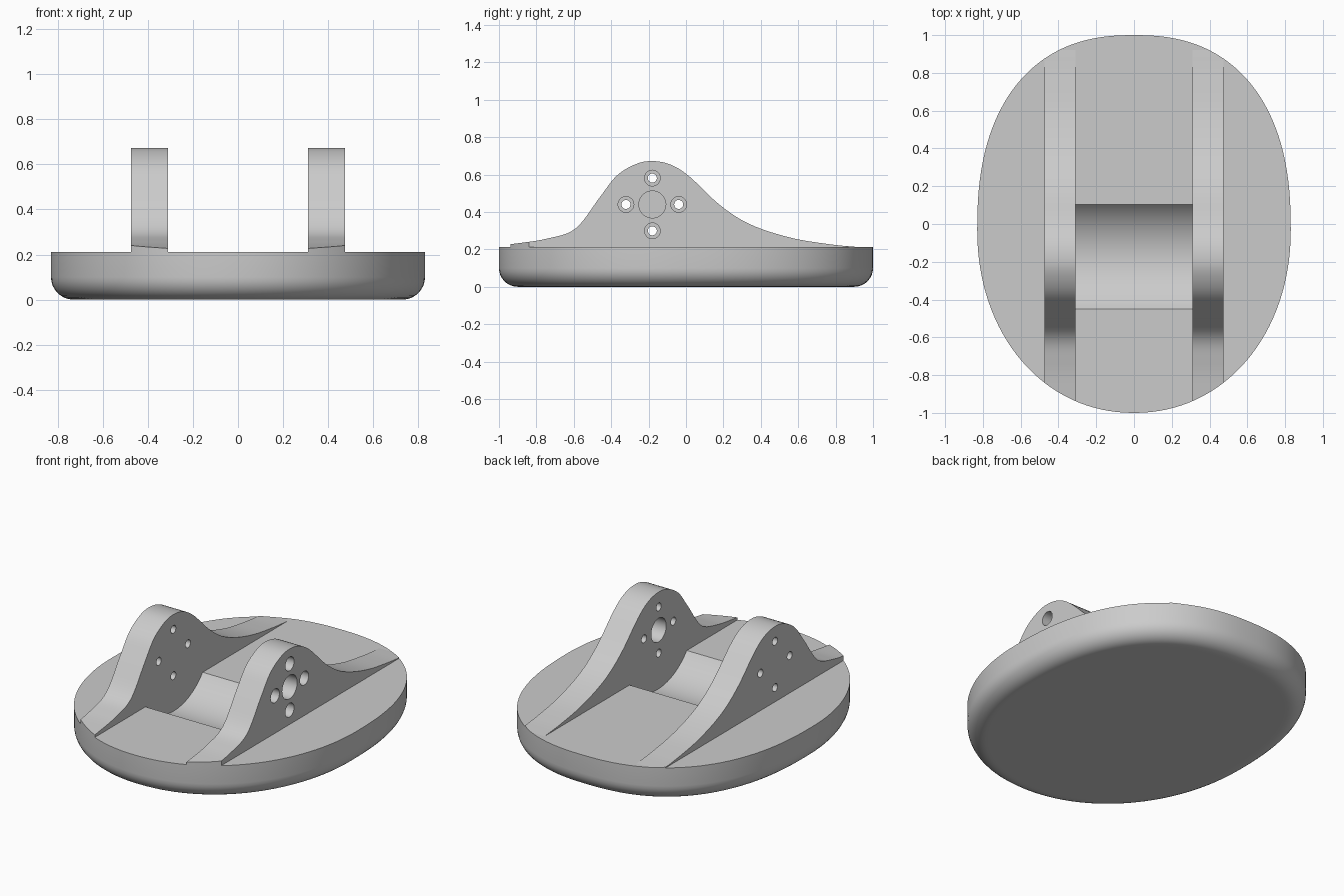
import bpy, bmesh, math
from mathutils import Matrix, Vector

if "Cube" in bpy.data.objects:
    bpy.data.objects.remove(bpy.data.objects["Cube"], do_unlink=True)

TOP = 0.212                    # height of the base plate
RIB_IN, RIB_OUT = 0.31, 0.475  # rib faces in x
AXIS_Y, AXIS_Z = -0.18, 0.44   # centre of the bores

grey = bpy.data.materials.new("light grey")
grey.use_nodes = True
colour = (0.6, 0.6, 0.6, 1)
grey.diffuse_color = colour
grey.node_tree.nodes["Principled BSDF"].inputs["Base Color"].default_value = colour


def make(name, bm):
    bmesh.ops.recalc_face_normals(bm, faces=bm.faces)
    mesh = bpy.data.meshes.new(name)
    bm.to_mesh(mesh)
    bm.free()
    obj = bpy.data.objects.new(name, mesh)
    obj.data.materials.append(grey)
    bpy.context.collection.objects.link(obj)
    return obj


def loft(name, rings):
    """Closed solid through rings that have equal point counts."""
    bm = bmesh.new()
    loops = [[bm.verts.new(p) for p in ring] for ring in rings]
    for a, b in zip(loops, loops[1:]):
        for i in range(len(a)):
            j = (i + 1) % len(a)
            bm.faces.new((a[i], a[j], b[j], b[i]))
    bm.faces.new(loops[0])
    bm.faces.new(loops[-1])
    return make(name, bm)


def x_cylinder(y, z, radius, x0, x1, segments=32):
    bm = bmesh.new()
    place = Matrix.Translation(((x0 + x1) / 2, y, z)) @ Matrix.Rotation(math.pi / 2, 4, "Y")
    bmesh.ops.create_cone(bm, cap_ends=True, segments=segments, radius1=radius,
                          radius2=radius, depth=x1 - x0, matrix=place)
    return make("cutter", bm)


def boolean(obj, cutter, operation="DIFFERENCE"):
    mod = obj.modifiers.new("cut", "BOOLEAN")
    mod.operation, mod.object, mod.solver = operation, cutter, "EXACT"
    bpy.context.view_layer.objects.active = obj
    bpy.ops.object.modifier_apply(modifier=mod.name)
    bpy.data.objects.remove(cutter, do_unlink=True)


def power(v, p):
    return math.copysign(abs(v) ** (2 / p), v)


def outline(count=128):
    """Oval that is squarer at the back than at the front."""
    pts = []
    for i in range(count):
        c = math.cos(2 * math.pi * i / count)
        s = math.sin(2 * math.pi * i / count)
        p, length = (2.38, 1.03) if s > 0 else (2.08, 0.97)
        pts.append(Vector((0.83 * power(c, p), -0.03 + length * power(s, p))))
    return pts


def ring(inset, z):
    pts = outline()
    result = []
    for i, p in enumerate(pts):
        t = (pts[(i + 1) % len(pts)] - pts[i - 1]).normalized()
        result.append((p.x - t.y * inset, p.y + t.x * inset, z))
    return result


def spline(pts, steps=6):
    """Smooth curve through the given points."""
    pts = [Vector(p) for p in pts]
    ext = [2 * pts[0] - pts[1]] + pts + [2 * pts[-1] - pts[-2]]
    out = []
    for a, b, c, d in zip(ext, ext[1:], ext[2:], ext[3:]):
        for k in range(steps):
            t = k / steps
            out.append(0.5 * (2 * b + (c - a) * t + (2 * a - 5 * b + 4 * c - d) * t ** 2
                              + (3 * b - a - 3 * c + d) * t ** 3))
    return out + [pts[-1]]


# Base plate with a rounded lower edge
FILLET = 0.1
rings = [ring(FILLET + 0.02, 0)]
for k in range(9):
    a = math.pi / 2 * k / 8
    rings.append(ring(FILLET * (1 - math.sin(a)), FILLET * (1 - math.cos(a))))
rings.append(ring(0, TOP))
base = loft("base_plate", rings)

# Round trough between the ribs
boolean(base, x_cylinder(AXIS_Y + 0.006, AXIS_Z, 0.358, -RIB_IN, RIB_IN, 128))

# Bell-shaped ribs, trimmed to the base outline
bell = spline([(-1.05, 0.215), (-0.91, 0.231), (-0.74, 0.258), (-0.59, 0.312),
               (-0.46, 0.48), (-0.37, 0.594), (-0.27, 0.655), (-0.18, 0.672),
               (-0.08, 0.652), (0.02, 0.588), (0.18, 0.438), (0.34, 0.335),
               (0.556, 0.263), (0.77, 0.227), (0.92, TOP)])
profile = [Vector((-1.05, TOP))] + bell
ribs = []
for name, side in (("left_rib", 1), ("right_rib", -1)):
    rib = loft(name, [[(side * x, p.x, p.y) for p in profile] for x in (RIB_IN, RIB_OUT)])
    boolean(rib, loft("trim", [ring(0, 0.1), ring(0, 1)]), "INTERSECT")
    # Four screw holes around the axis, countersunk square on the left rib
    ends = sorted((side * 0.25, side * 0.55))
    for dy, dz in ((1, 0), (0, 1), (-1, 0), (0, -1)):
        y, z = AXIS_Y + 0.141 * dy, AXIS_Z + 0.141 * dz
        boolean(rib, x_cylinder(y, z, 0.024, *ends))
        if side > 0:
            boolean(rib, x_cylinder(y, z, 0.042, 0.395, 0.55))
    # Central bore through the left rib only
    if side > 0:
        boolean(rib, x_cylinder(AXIS_Y, AXIS_Z, 0.072, *ends, 48))
    ribs.append(rib)

# Smooth shading with crisp edges
bpy.ops.object.select_all(action="DESELECT")
for obj in [base] + ribs:
    obj.select_set(True)
bpy.context.view_layer.objects.active = base
bpy.ops.object.shade_smooth_by_angle(angle=math.radians(30))
